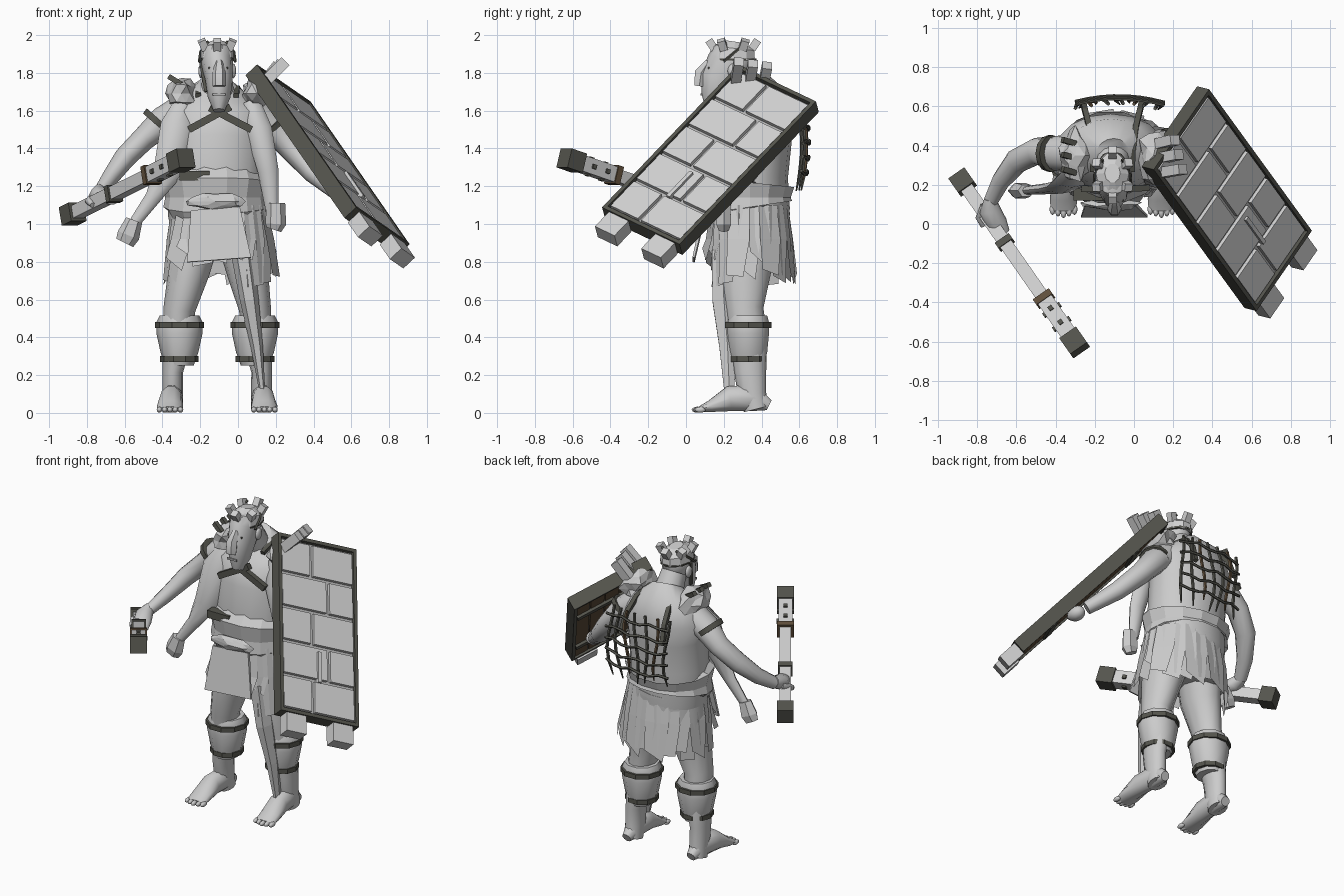
import bpy, bmesh, math, random
from mathutils import Vector, Matrix

random.seed(4)
cube = bpy.data.objects.get("Cube")
if cube:
    bpy.data.objects.remove(cube)


def material(name, rgb):
    m = bpy.data.materials.new(name)
    m.use_nodes = True
    m.diffuse_color = (*rgb, 1)
    m.node_tree.nodes["Principled BSDF"].inputs["Base Color"].default_value = (*rgb, 1)
    return m


SKIN = material("pale grey skin", (0.6, 0.6, 0.6))
STONE = material("light stone", (0.64, 0.64, 0.64))
DARK = material("dark iron", (0.09, 0.09, 0.075))
WOOD = material("brown wood", (0.12, 0.08, 0.045))
MORTAR = material("mid grey mortar", (0.46, 0.46, 0.46))


def finish(name, bm, mat, smooth=False):
    bmesh.ops.recalc_face_normals(bm, faces=bm.faces)
    me = bpy.data.meshes.new(name)
    bm.to_mesh(me)
    bm.free()
    me.materials.append(mat)
    for p in me.polygons:
        p.use_smooth = smooth
    if smooth:
        me.set_sharp_from_angle(angle=math.radians(50))
    ob = bpy.data.objects.new(name, me)
    bpy.context.scene.collection.objects.link(ob)
    return ob


def tube(name, rings, mat, n=12, ref=(0, 1, 0), smooth=True):
    """Capped skin along rings (x, y, z, half width, half depth)."""
    bm = bmesh.new()
    pts = [Vector(r[:3]) for r in rings]
    loops = []
    for i, r in enumerate(rings):
        t = (pts[min(i + 1, len(pts) - 1)] - pts[max(i - 1, 0)]).normalized()
        u = Vector(ref).cross(t).normalized()
        v = t.cross(u)
        k, ph = (math.sqrt(2), math.pi / 4) if n == 4 else (1, 0)
        angles = [ph + math.tau * j / n for j in range(n)]
        loops.append([bm.verts.new(pts[i] + u * r[3] * k * math.cos(a) + v * r[-1] * k * math.sin(a))
                      for a in angles])
    for a, b in zip(loops, loops[1:]):
        for j in range(n):
            bm.faces.new((a[j], a[(j + 1) % n], b[(j + 1) % n], b[j]))
    bm.faces.new(loops[0])
    bm.faces.new(loops[-1])
    return finish(name, bm, mat, smooth)


def beam(name, p, q, w, h, mat, ref=(0, 1, 0)):
    return tube(name, [(*p, w, h), (*q, w, h)], mat, 4, ref, False)


def box(name, centre, size, mat, frame=Matrix()):
    bm = bmesh.new()
    bmesh.ops.create_cube(bm, size=1, matrix=frame @ Matrix.Translation(centre) @ Matrix.Diagonal((*size, 1)))
    return finish(name, bm, mat)


def lump(name, centre, size, mat, jitter=0.0, smooth=False):
    bm = bmesh.new()
    bmesh.ops.create_icosphere(bm, subdivisions=2, radius=1)
    for v in bm.verts:
        v.co *= 1 + random.uniform(-jitter, jitter)
        v.co = Vector(centre) + Vector(a * b for a, b in zip(v.co, size))
    return finish(name, bm, mat, smooth)


# Torso, neck and head
tube("torso", [(-.1, .34, .82, .22, .17), (-.12, .35, 1.05, .25, .2), (-.12, .34, 1.25, .255, .2),
               (-.12, .36, 1.45, .26, .2), (-.12, .38, 1.58, .28, .185), (-.12, .39, 1.67, .21, .15),
               (-.11, .35, 1.74, .09, .1)], SKIN, 16)
tube("head", [(-.1, .14, 1.6, .03, .04), (-.1, .16, 1.67, .06, .08), (-.1, .18, 1.76, .072, .11),
              (-.11, .23, 1.85, .085, .12), (-.11, .255, 1.92, .085, .11), (-.11, .26, 1.95, .05, .06)], SKIN)
tube("neck", [(-.11, .38, 1.62, .1, .09), (-.11, .28, 1.8, .075, .08)], SKIN)
tube("nose", [(-.1, .12, 1.86, .02, .02), (-.1, .08, 1.8, .036, .04), (-.1, .07, 1.73, .036, .03)], SKIN, 6)
beam("mouth", (-.135, .081, 1.685), (-.065, .081, 1.685), .006, .004, MORTAR)
tube("cap", [(-.11, .25, 1.875, .093, .122), (-.11, .255, 1.93, .084, .112), (-.11, .26, 1.965, .04, .05)],
     STONE, 10, smooth=False)
tube("cap_band", [(-.11, .25, 1.866, .092, .122), (-.11, .25, 1.877, .094, .124)], DARK)
beam("cap_strap", (-.2, .24, 1.87), (-.17, .19, 1.7), .008, .01, DARK)
for s in (-1, 1):
    lump("ear", (-.11 + s * .085, .25, 1.81), (.015, .03, .04), SKIN, 0, True)
    box("eye", (-.105 + s * .04, .12, 1.825), (.022, .009, .01), DARK)
    tube("cap_side_strap", [(-.11 + s * .095, .2, 1.86, .008), (-.11 + s * .088, .26, 1.91, .008),
                            (-.11 + s * .05, .33, 1.965, .008)], DARK, 5, (1, 0, 0))
for i in range(6):
    a = math.tau * i / 6 + math.pi / 6
    d = Vector((math.cos(a) * .085, math.sin(a) * .115, 0))
    c = Vector((-.11, .25, 1.925)) + d * .85
    beam("cap_block", c, c + d * .28 + Vector((0, 0, .048)), .021, .021, STONE)

# Arms with hands and armbands
tube("right_arm", [(-.27, .36, 1.6, .1, .1), (-.4, .36, 1.54, .08, .09), (-.5, .37, 1.45, .063, .07),
                   (-.6, .32, 1.35, .058, .065), (-.68, .22, 1.24, .045, .05), (-.73, .12, 1.17, .035, .04)], SKIN)
tube("right_hand", [(-.735, .13, 1.18, .03, .035), (-.735, .07, 1.155, .055, .045), (-.7, .0, 1.14, .055, .035),
                    (-.665, -.05, 1.12, .035, .02)], SKIN, 10, (0, 0, 1))
tube("right_thumb", [(-.76, .09, 1.15, .025), (-.79, .03, 1.12, .02), (-.77, -.01, 1.1, .014)], SKIN, 8, (0, 0, 1))
tube("right_armband", [(-.418, .36, 1.555, .087, .095), (-.44, .36, 1.53, .084, .093)], DARK)
tube("left_arm", [(.05, .37, 1.6, .1, .1), (.18, .4, 1.52, .08, .09), (.29, .4, 1.39, .065, .07),
                  (.4, .32, 1.27, .055, .06), (.53, .19, 1.16, .04, .045)], SKIN)
tube("left_armband", [(.165, .39, 1.545, .09, .098), (.182, .4, 1.522, .088, .096)], DARK)
lump("left_hand", (.57, .14, 1.13), (.05, .065, .045), SKIN, .05, True)

# Legs, feet and shin guards
for side, x, hip in (("right", -.31, -.22), ("left", .09, .01)):
    s = -1 if side == "right" else 1
    a = x + s * .035
    tube(side + "_leg", [(hip, .34, .95, .13, .15), (hip + s * .04, .31, .75, .11, .14), (x, .31, .55, .085, .1),
                         (x + s * .01, .33, .4, .08, .1), (a, .34, .22, .055, .085), (a, .35, .1, .055, .075),
                         (a, .37, .02, .055, .065)], SKIN)
    tube(side + "_foot", [(a, .44, .04, .03, .03), (a, .36, .08, .055, .075), (a + s * .01, .23, .075, .06, .07),
                          (a + s * .015, .13, .035, .07, .033), (a + s * .015, .07, .018, .065, .016)],
         SKIN, 10, (0, 0, 1))
    for i in range(5):
        lump(side + "_toe", (a + s * .015 + (i - 2) * .028, .06 + .008 * abs(i - 2), .017), (.015, .03, .016), SKIN, 0, True)
    tube(side + "_shin_guard", [(x, .33, .25, .075, .085), (x, .33, .32, .1, .105), (x, .33, .42, .122, .115),
                                (x, .33, .48, .122, .115), (x, .33, .515, .105, .105)], SKIN, 10)
    for z, r in ((.285, .102), (.465, .13)):
        tube(side + "_shin_band", [(x, .33, z - .015, r, r), (x, .33, z + .015, r, r)], DARK, 10, smooth=False)

# Folded cloth strip in front of the left leg
tube("long_cloth_strip", [(.02, .19, .86, .06, .06), (.06, .2, .6, .05, .07), (.1, .22, .35, .032, .05),
                          (.13, .23, .1, .015, .03)], SKIN, 6, smooth=False)

# Belt and ragged skirt
tube("belt", [(-.12, .35, 1.07, .25, .21), (-.12, .34, 1.09, .275, .23), (-.12, .34, 1.14, .265, .22),
              (-.12, .34, 1.22, .285, .24), (-.12, .35, 1.235, .25, .2)], SKIN, 14, smooth=False)
lump("belt_buckle", (-.12, .1, 1.12), (.15, .03, .045), SKIN, .2)
box("pouch", (-.23, .15, 1.255), (.16, .06, .05), DARK)
tube("skirt_lining", [(-.1, .34, .84, .28, .2), (-.12, .35, 1.1, .24, .2)], SKIN, 16)
bm = bmesh.new()
count = 12
for layer in range(2):
    for i in range(count):
        a, w = math.tau * (i + layer * .5) / count, .27
        bottom = random.uniform(.67, .79) if math.sin(a) > -.75 else random.uniform(.78, .83)
        flare = random.uniform(-.005, .035)

        def at(ang, z, grow):
            return bm.verts.new((-.1 + (.25 + grow * 1.6) * math.cos(ang), .335 + (.205 + grow) * math.sin(ang), z))
        top = [at(a - w, 1.1, 0), at(a + w, 1.1, 0)]
        mid = [at(a - w, .92, .01 + flare / 2), at(a + w, .92, .01 + flare / 2)]
        low = [at(a - w * .9, bottom + random.uniform(-.02, .08), .015 + flare), at(a + w * .5, bottom, .015 + flare)]
        for p, q in ((top, mid), (mid, low)):
            bm.faces.new((p[0], p[1], q[1], q[0]))
finish("skirt_strips", bm, SKIN)
tube("front_apron", [(-.12, .1, 1.08, .13, .01), (-.1, .04, .81, .17, .006)], SKIN, 4, smooth=False)

# Hanging cloth sashes with weighted ends
tube("right_sash", [(-.29, .3, 1.64, .05, .04), (-.32, .225, 1.52, .09, .04), (-.37, .19, 1.28, .078, .035),
                    (-.45, .18, 1.14, .042, .028), (-.56, .17, .99, .028, .022)], SKIN, 8)
tube("right_sash_weight", [(-.55, .17, 1.02, .045, .035), (-.58, .17, .94, .06, .045), (-.6, .17, .9, .05, .03)],
     SKIN, 6, smooth=False)
tube("left_sash", [(.07, .3, 1.64, .05, .04), (.11, .23, 1.5, .07, .045), (.16, .22, 1.28, .055, .035),
                   (.18, .21, 1.08, .035, .025)], SKIN, 8)
tube("left_sash_weight", [(.2, .2, 1.11, .05, .04), (.2, .2, 1.0, .055, .045), (.19, .2, .97, .04, .03)],
     SKIN, 6, smooth=False)

# Chest and back straps, shoulder armour
for p, q in (((-.26, .18, 1.5), (-.04, .175, 1.62)), ((-.15, .175, 1.615), (.07, .185, 1.5))):
    beam("chest_strap", p, q, .019, .016, DARK)
for s in (-1, 1):
    tube("back_strap", [(-.11 + s * .1, .27, 1.68, .012, .014), (-.11 + s * .105, .38, 1.72, .012, .014),
                        (-.11 + s * .12, .5, 1.69, .012, .014), (-.11 + s * .14, .58, 1.6, .012, .014),
                        (-.11 + s * .15, .62, 1.48, .012, .014)], DARK, 4, (1, 0, 0), False)
    lump("shoulder_guard", (-.1 + s * .2, .35, 1.69), (.085, .13, .085), SKIN, .22)
for i in range(3):
    y = .26 + i * .075
    beam("right_shoulder_spike", (-.3, y, 1.74), (-.365, y + .02, 1.78), .014, .014, DARK)
    beam("left_shoulder_block", (.13, y, 1.74), (.25 - i * .02, y + .02, 1.86 - i * .01), .03, .026, STONE)


# Woven cage on the back
def cage_y(x, z):
    return .64 - .6 * (x + .08) ** 2 - .5 * (z - 1.42) ** 2


for i in range(7):
    x = -.28 + i * .068
    low = random.uniform(1.17, 1.25)
    zs = [low + (1.64 - low) * k / 5 for k in range(6)]
    tube("cage_upright", [(x + .02 * math.sin(k + i), cage_y(x, z), z, .004 + .006 * min(k, 1)) for k, z in enumerate(zs)],
         WOOD if i % 3 == 1 else DARK, 5, (1, 0, 0))
for i in range(5):
    z = 1.27 + i * .08
    tube("cage_hoop", [(-.3 + k * .065, cage_y(-.3 + k * .065, z) + .014, z + .012 * math.sin(k * 2 + i), .009)
                       for k in range(8)], DARK, 5, (0, 0, 1))

# Club: shaft, collars, studded head and iron ends
start, end = Vector((-.9, .25, 1.04)), Vector((-.275, -.645, 1.35))
UP = (0, 0, 1)


def club(name, a, b, r, mat):
    return beam(name, start.lerp(end, a), start.lerp(end, b), r, r, mat, UP)


club("club_shaft", .03, .75, .034, STONE)
club("club_head", .7, .95, .042, STONE)
for a, b, r, mat in ((0, .08, .05, DARK), (.91, 1, .052, DARK), (.37, .4, .044, DARK), (.69, .72, .05, WOOD)):
    club("club_collar", a, b, r, mat)
along = (end - start).normalized()
side = Vector(UP).cross(along).normalized()
for d in (side, along.cross(side)):
    for f in (.77, .85):
        c = start.lerp(end, f)
        beam("club_stud", c - d * .052, c + d * .052, .012, .012, DARK, along)

# Shield: frame, bricks and battlements, in its own tilted frame
ex = Vector((.29, .42, -.2)).normalized()
ez = -ex.cross(Vector((.56, -.67, -.78))).normalized()
ey = ex.cross(ez)
F = Matrix((ex, ey if ey.z < 0 else -ey, ez)).transposed().to_4x4()
F.translation = Vector((.492, .125, 1.357))
W, L = .535, 1.17
box("shield_core", (0, 0, -.028), (W - .02, L - .02, .035), MORTAR, F)
for s in (-1, 1):
    box("shield_long_rim", (s * (W / 2 - .011), 0, -.025), (.022, L, .085), DARK, F)
    box("shield_short_rim", (0, s * (L / 2 - .011), -.025), (W, .022, .085), DARK, F)
    box("shield_back_brace", (0, s * .33, -.062), (W - .05, .06, .02), DARK, F)
for i in range(5):
    box("shield_plank", (-.2 + i * .1, 0, -.05), (.092, L - .05, .012), WOOD, F)
    y, split = (i - 2) * .224, (-.04, .07)[i % 2]
    for a, b in ((-.24, split - .011), (split + .011, .24)):
        box("shield_brick", ((a + b) / 2, y, -.003), (b - a, .2, .028), STONE, F)
box("shield_ridge", (.0, .25, .012), (.022, .2, .03), STONE, F)
for x in (-.155, .165):
    box("shield_battlement", (x, L / 2 + .06, -.035), (.135, .12, .085), STONE, F)
